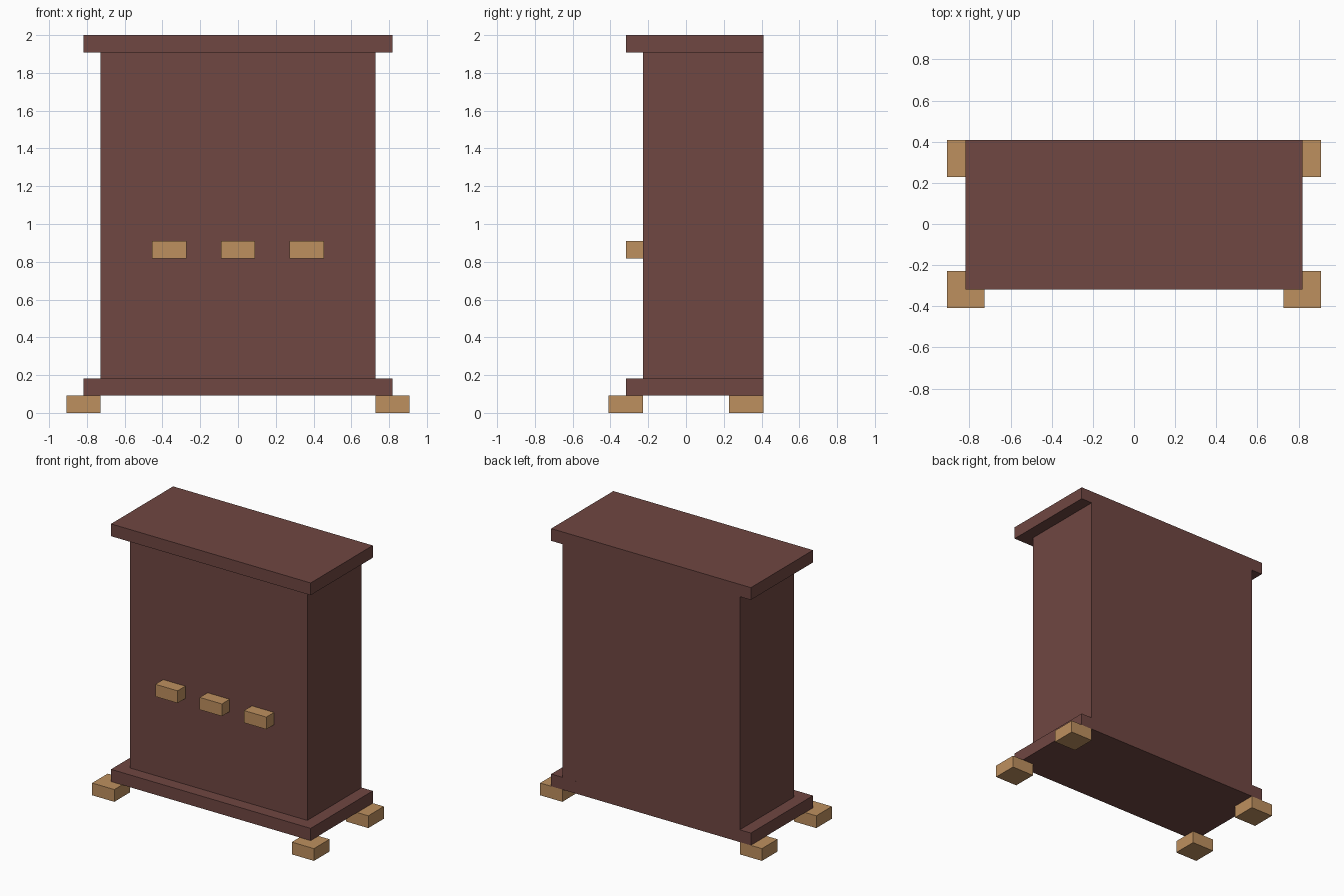
import bpy
import bmesh

if "Cube" in bpy.data.objects:
    bpy.data.objects.remove(bpy.data.objects["Cube"], do_unlink=True)

U = 1 / 11  # module the cabinet is built on


def material(name, rgb):
    mat = bpy.data.materials.new(name)
    mat.use_nodes = True
    colour = (*rgb, 1)
    mat.diffuse_color = colour
    bsdf = next(n for n in mat.node_tree.nodes if n.type == "BSDF_PRINCIPLED")
    bsdf.inputs["Base Color"].default_value = colour
    return mat


def box(name, low, high, mat):
    """Box between two corners given in modules."""
    bm = bmesh.new()
    bmesh.ops.create_cube(bm, size=1)
    for v in bm.verts:
        v.co = [(a if c < 0 else b) * U for c, a, b in zip(v.co, low, high)]
    mesh = bpy.data.meshes.new(name)
    bm.to_mesh(mesh)
    bm.free()
    mesh.materials.append(mat)
    obj = bpy.data.objects.new(name, mesh)
    bpy.context.collection.objects.link(obj)
    return obj


dark_wood = material("dark red wood", (0.162, 0.063, 0.054))
light_wood = material("light wood", (0.515, 0.279, 0.114))

# Cabinet body between two overhanging slabs, all flush at the back
box("cabinet_body", (-8, -2.5, 2), (8, 4.5, 21), dark_wood)
box("base_slab", (-9, -3.5, 1), (9, 4.5, 2), dark_wood)
box("top_slab", (-9, -3.5, 21), (9, 4.5, 22), dark_wood)

# Row of front handles
for side, x in (("right", -4), ("middle", 0), ("left", 4)):
    box(f"{side}_handle", (x - 1, -3.5, 9), (x + 1, -2.5, 10), light_wood)

# Feet at the four corners
for side, x in (("right", -9), ("left", 9)):
    for end, y in (("front", -3.5), ("back", 3.5)):
        box(f"{end}_{side}_foot", (x - 1, y - 1, 0), (x + 1, y + 1, 1), light_wood)
